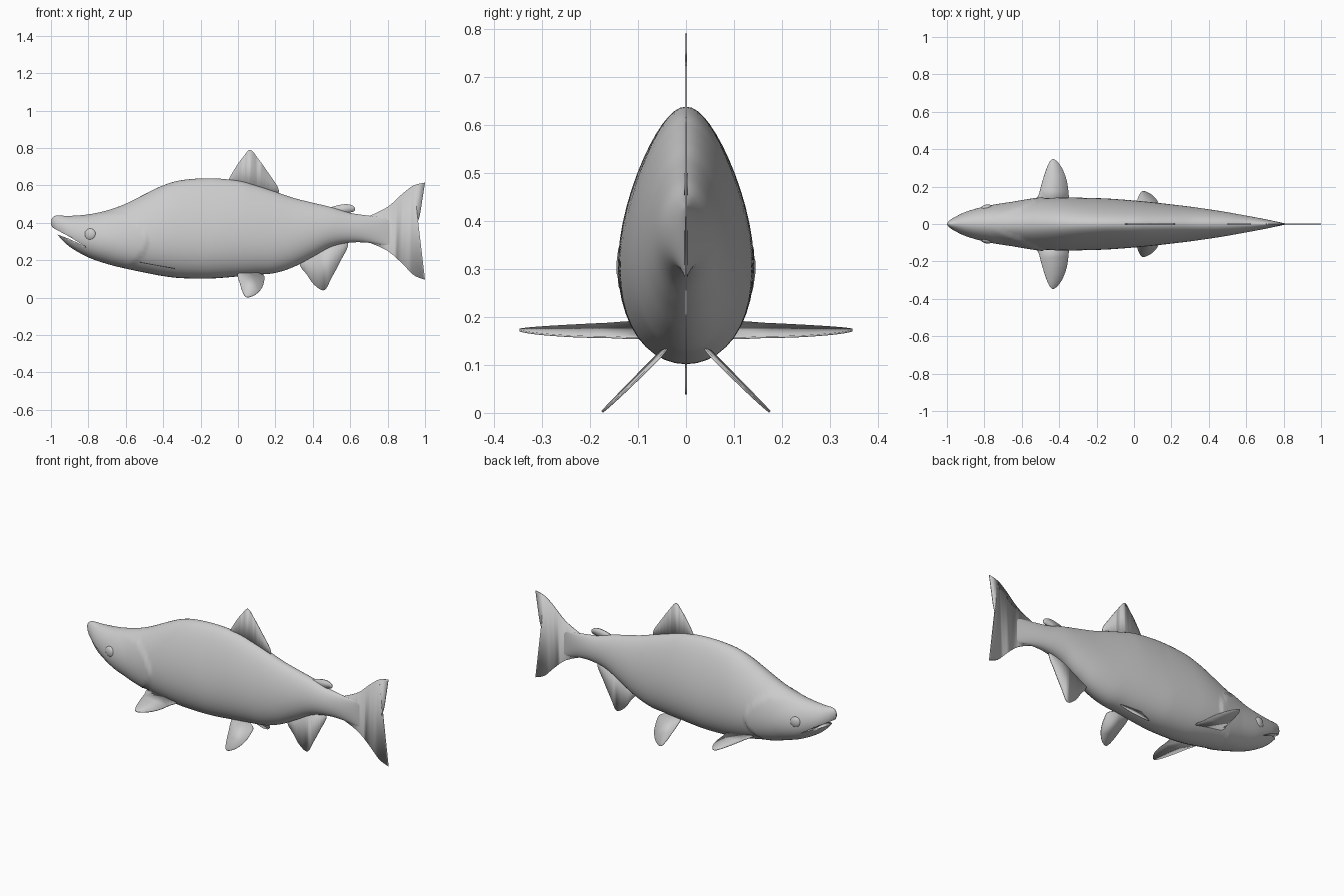
import bpy, bmesh, math
from mathutils import Vector

cube = bpy.data.objects.get("Cube")
if cube:
    bpy.data.objects.remove(cube)

skin = bpy.data.materials.new("plain_grey")
skin.use_nodes = True
GREY = (0.6, 0.6, 0.6, 1)
skin.diffuse_color = GREY
skin.node_tree.nodes["Principled BSDF"].inputs["Base Color"].default_value = GREY


def spline(points, steps, closed=False):
    """Catmull-Rom curve through the points."""
    pts = [Vector(p) for p in points]
    n = len(pts)
    at = (lambda i: pts[i % n]) if closed else (lambda i: pts[max(0, min(n - 1, i))])
    out = []
    for i in range(n if closed else n - 1):
        a, b, c, d = at(i - 1), at(i), at(i + 1), at(i + 2)
        for s in range(steps):
            t = s / steps
            out.append(0.5 * (2 * b + (c - a) * t + (2 * a - 5 * b + 4 * c - d) * t ** 2
                              + (3 * b - a - 3 * c + d) * t ** 3))
    if not closed:
        out.append(pts[-1])
    return out


def add_object(name, bm, angle=40):
    bmesh.ops.recalc_face_normals(bm, faces=bm.faces)
    mesh = bpy.data.meshes.new(name)
    bm.to_mesh(mesh)
    bm.free()
    obj = bpy.data.objects.new(name, mesh)
    bpy.context.collection.objects.link(obj)
    mesh.materials.append(skin)
    bpy.ops.object.select_all(action='DESELECT')
    obj.select_set(True)
    bpy.context.view_layer.objects.active = obj
    bpy.ops.object.shade_smooth_by_angle(angle=math.radians(angle))
    return obj


def gill_bulge(x, z):
    """Outward lift of the gill cover, ending in a step along its curved rear edge."""
    dz = (z - 0.30) / 0.15
    if abs(dz) >= 1:
        return 0
    edge = -0.485 - 0.13 * dz * dz
    return 0.008 * max(0, 1 - (edge - x) / 0.16) if x < edge else 0


# Body stations: x, back height, belly height, half width
STATIONS = [
    (-1.0, 0.415, 0.39), (-0.985, 0.434, 0.362), (-0.96, 0.439, 0.33), (-0.9, 0.437, 0.272),
    (-0.8, 0.445, 0.215), (-0.7, 0.466, 0.18), (-0.6, 0.502, 0.155), (-0.5, 0.552, 0.134),
    (-0.4, 0.6, 0.115), (-0.3, 0.628, 0.104), (-0.15, 0.638, 0.102), (0, 0.625, 0.113),
    (0.1, 0.598, 0.122), (0.2, 0.566, 0.132), (0.3, 0.532, 0.165), (0.4, 0.507, 0.218),
    (0.5, 0.483, 0.272), (0.6, 0.453, 0.294), (0.7, 0.438, 0.293), (0.81, 0.425, 0.275)]
WIDTHS = [0.004, 0.02, 0.036, 0.065, 0.094, 0.112, 0.126, 0.136, 0.141, 0.14, 0.135, 0.125,
          0.116, 0.105, 0.093, 0.079, 0.063, 0.045, 0.026, 0.003]
SIDES = 48

bm = bmesh.new()
rings = []
for x, top, low, width in spline([s + (w,) for s, w in zip(STATIONS, WIDTHS)], 9):
    # Egg-shaped section, narrow at the back, evener toward head and tail
    skew = 0.6 * max(0.35, 1 - abs(x + 0.15) / 1.1)
    ring = []
    for j in range(SIDES):
        a = math.tau * j / SIDES
        t = (1 - math.cos(a)) / 2
        z = low + (top - low) * t
        side = math.sin(a)
        y = width * side * (1 + skew * (0.45 - t))
        if abs(side) > 0.2:
            y += math.copysign(gill_bulge(x, z), side)
        ring.append(bm.verts.new((x, y, z)))
    rings.append(ring)
for r, s in zip(rings, rings[1:]):
    for j in range(SIDES):
        k = (j + 1) % SIDES
        bm.faces.new((r[j], r[k], s[k], s[j]))
bm.faces.new(rings[0])
bm.faces.new(rings[-1])
body = add_object("body", bm)

# Mouth slit, cut as a narrow wedge
bm = bmesh.new()
sides = [[bm.verts.new((x, y, z)) for x, z in
          [(-1.03, 0.395), (-0.9, 0.325), (-0.815, 0.272), (-0.9, 0.313), (-1.03, 0.362)]]
         for y in (-0.2, 0.2)]
for s in sides:
    bm.faces.new(s)
for i in range(5):
    k = (i + 1) % 5
    bm.faces.new((sides[0][i], sides[0][k], sides[1][k], sides[1][i]))
cutter = add_object("mouth_cutter", bm)
cutter.hide_render = True
cutter.hide_set(True)
cut = body.modifiers.new("mouth", 'BOOLEAN')
cut.operation = 'DIFFERENCE'
cut.solver = 'EXACT'
cut.object = cutter
bpy.context.view_layer.objects.active = body
bpy.ops.object.modifier_apply(modifier=cut.name)
bpy.data.objects.remove(cutter)


def fin(name, outline, place, thickness=0.004, corners=False):
    """Thin plate from a smooth outline, placed in space by a rule."""
    curve = [Vector(p) for p in outline] if corners else spline(outline, 6, closed=True)
    bm = bmesh.new()
    face = bm.faces.new([bm.verts.new(place(p.x, p.y)) for p in curve])
    bmesh.ops.triangulate(bm, faces=[face])
    obj = add_object(name, bm, 30)
    solid = obj.modifiers.new("thickness", 'SOLIDIFY')
    solid.thickness = thickness
    solid.offset = 0
    return obj


def upright(u, v):
    return (u, 0, v)


# Fins on the middle line
fin("dorsal_fin", [(-0.05, 0.625), (-0.01, 0.7), (0.03, 0.755), (0.066, 0.79), (0.11, 0.74),
                   (0.16, 0.67), (0.215, 0.585), (0.2, 0.55), (0.08, 0.56), (-0.03, 0.59)], upright)
fin("adipose_fin", [(0.49, 0.475), (0.54, 0.495), (0.59, 0.499), (0.622, 0.485), (0.622, 0.463),
                    (0.59, 0.453), (0.54, 0.44)], upright, 0.008)
fin("anal_fin", [(0.33, 0.185), (0.37, 0.12), (0.41, 0.066), (0.462, 0.04), (0.5, 0.105),
                 (0.545, 0.19), (0.588, 0.29), (0.5, 0.31), (0.4, 0.25)], upright)
upper = spline([(0.7, 0.435), (0.8, 0.485), (0.88, 0.556), (0.94, 0.6), (1.0, 0.615)], 5)
rear = spline([(1.0, 0.615), (0.985, 0.52), (0.972, 0.44), (0.952, 0.36), (0.968, 0.27),
               (0.983, 0.19), (1.0, 0.095)], 5)
lower = spline([(1.0, 0.095), (0.94, 0.12), (0.88, 0.18), (0.8, 0.25), (0.7, 0.295)], 5)
fin("tail_fin", upper + rear[1:] + lower[1:], upright, corners=True)

# Paired fins and eyes
for side, label in ((1, "left"), (-1, "right")):
    fin(label + "_pectoral_fin",
        [(-0.515, 0.1), (-0.505, 0.17), (-0.48, 0.26), (-0.455, 0.325), (-0.43, 0.347),
         (-0.392, 0.31), (-0.362, 0.24), (-0.35, 0.16), (-0.352, 0.09)],
        lambda u, v: (u, side * v, 0.172 - 0.18 * (u + 0.43)))
    fin(label + "_pelvic_fin",
        [(0.0, 0.135), (0.012, 0.07), (0.03, 0.02), (0.05, 0.002), (0.09, 0.015),
         (0.125, 0.048), (0.14, 0.09), (0.135, 0.12), (0.07, 0.14)],
        lambda u, v: (u, side * (0.177 - v + 0.08 * (0.05 - u)), v))
    bpy.ops.mesh.primitive_uv_sphere_add(segments=24, ring_count=16, radius=0.031,
                                         location=(-0.79, side * 0.088, 0.338))
    eye = bpy.context.object
    eye.name = label + "_eye"
    eye.scale.y = 0.5
    eye.rotation_euler.z = side * math.radians(12)
    eye.data.materials.append(skin)
    bpy.ops.object.shade_smooth()
